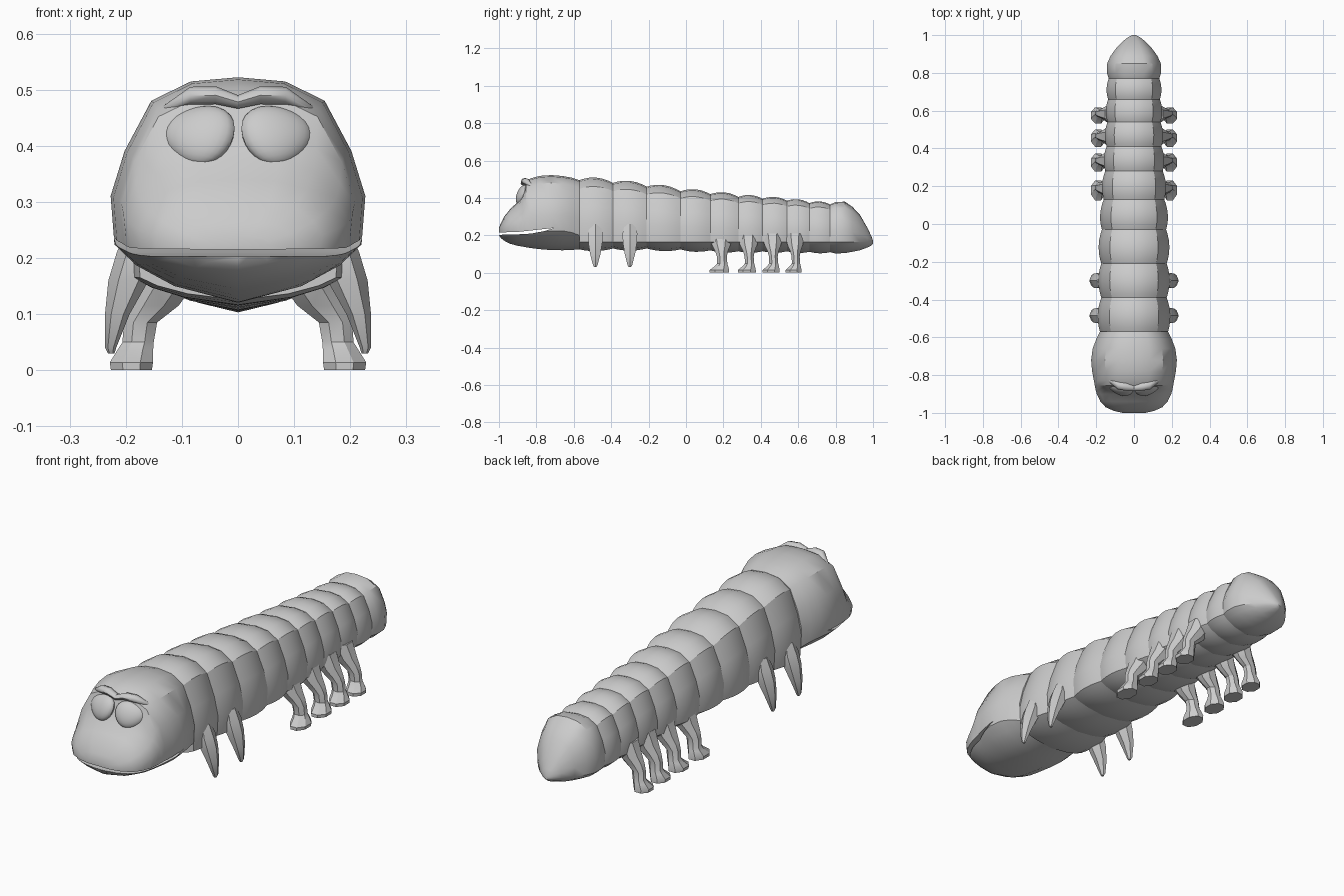
import bpy, bmesh, math
from mathutils import Vector, Matrix

if "Cube" in bpy.data.objects:
    bpy.data.objects.remove(bpy.data.objects["Cube"])

grey = bpy.data.materials.new("soft_grey")
grey.diffuse_color = (0.6, 0.6, 0.6, 1)
grey.use_nodes = True
grey.node_tree.nodes["Principled BSDF"].inputs["Base Color"].default_value = grey.diffuse_color


def make_object(name, bm, angle=30):
    bmesh.ops.recalc_face_normals(bm, faces=bm.faces)
    me = bpy.data.meshes.new(name)
    bm.to_mesh(me)
    bm.free()
    ob = bpy.data.objects.new(name, me)
    bpy.context.collection.objects.link(ob)
    me.materials.append(grey)
    smooth(ob, angle)
    return ob


def smooth(ob, angle):
    bpy.ops.object.select_all(action='DESELECT')
    bpy.context.view_layer.objects.active = ob
    ob.select_set(True)
    bpy.ops.object.shade_smooth_by_angle(angle=math.radians(angle))


def loft(name, rings, angle=30):
    """Skin a list of equal-length closed rings and cap both ends."""
    bm = bmesh.new()
    vs = [[bm.verts.new(p) for p in r] for r in rings]
    n = len(rings[0])
    for a, b in zip(vs, vs[1:]):
        for i in range(n):
            j = (i + 1) % n
            bm.faces.new((a[i], a[j], b[j], b[i]))
    bm.faces.new(vs[0])
    bm.faces.new(vs[-1])
    return make_object(name, bm, angle)


# Half cross-section: (width factor, height factor above/below the middle line)
SECTION = [(0, 1), (.37, .975), (.68, .86), (.89, .56), (1, .29), (.97, 0),
           (.8, -.36), (.5, -.72), (0, -1)]


def section(y, w, top, bottom, mid):
    half = [(x * w, mid + h * (top - mid if h > 0 else mid - bottom)) for x, h in SECTION]
    pts = half + [(-x, z) for x, z in half[-2:0:-1]]
    return [(x, y, z) for x, z in pts]


# Body: bulging segments between narrow joints (y, half width, top, bottom)
JOINTS = [(-.57, .18, .495, .125), (-.39, .173, .48, .13), (-.21, .173, .46, .13),
          (-.03, .17, .435, .125), (.13, .16, .42, .12), (.28, .152, .405, .115),
          (.41, .145, .395, .115), (.54, .14, .385, .115), (.66, .137, .372, .112),
          (.77, .134, .365, .11)]
for k, (a, b) in enumerate(zip(JOINTS, JOINTS[1:])):
    rings = []
    for t in (0, .12, .3, .5, .7, .88, 1):
        y, w, top, bot = [p + (q - p) * t for p, q in zip(a, b)]
        g = (1 - (2 * t - 1) ** 2) * (b[0] - a[0]) / .18
        rings.append(section(y, w + .016 * g, top + .021 * g, bot - .012 * g, .165))
    loft("body_segment_%d" % (k + 1), rings)

# Tail: pointed last segment
TAIL = [(.77, .134, .365, .11, .165), (.80, .143, .378, .103, .165),
        (.85, .142, .38, .105, .165), (.89, .124, .352, .112, .165),
        (.93, .095, .31, .12, .165), (.97, .056, .24, .135, .165),
        (.99, .03, .198, .145, .163), (1.0, .01, .172, .155, .162)]
loft("tail", [section(*r) for r in TAIL], 35)

# Head: rounded muzzle rising to a brow
HEAD = [(-1.0, .06, .24, .2, .215), (-.99, .105, .265, .185, .215),
        (-.97, .15, .303, .17, .215), (-.94, .178, .34, .155, .216),
        (-.90, .197, .378, .144, .217), (-.875, .204, .425, .14, .218),
        (-.855, .208, .49, .136, .219), (-.83, .212, .505, .132, .22),
        (-.78, .222, .518, .126, .222), (-.72, .227, .522, .121, .224),
        (-.66, .219, .517, .12, .224), (-.61, .2, .508, .122, .215),
        (-.57, .181, .495, .125, .2)]
head = loft("head", [section(*r) for r in HEAD], 35)

# Mouth: thin wedge cut across the head
wedge = [(-1.05, .202), (-.92, .204), (-.83, .209), (-.76, .222), (-.70, .24),
         (-.80, .229), (-.9, .218), (-1.05, .214)]
cutter = loft("mouth_cutter", [[(x, y, z) for y, z in wedge] for x in (-.4, .4)])
cutter.hide_render = True
mod = head.modifiers.new("mouth", 'BOOLEAN')
mod.operation = 'DIFFERENCE'
mod.object = cutter
bpy.context.view_layer.objects.active = head
bpy.ops.object.modifier_apply(modifier=mod.name)
bpy.data.objects.remove(cutter)
smooth(head, 35)

for side, s in (("right", 1), ("left", -1)):
    # Eye: egg-shaped bulge leaning back with the face
    bm = bmesh.new()
    bmesh.ops.create_uvsphere(bm, u_segments=24, v_segments=14, radius=1)
    for v in bm.verts:
        v.co.x *= 1 + .12 * v.co.z
        v.co.z *= 1 + .15 * v.co.x
    bm.transform(Matrix.Translation((s * .07, -.872, .418))
                 @ Matrix.Rotation(s * .3, 4, 'Z') @ Matrix.Rotation(-.42, 4, 'X')
                 @ Matrix.Diagonal((-s * .065, .028, .056, 1)))
    make_object(side + "_eye", bm)

    # Brow: angled ridge over the eye
    path = [(0, -.868, .478), (.04, -.862, .49), (.085, -.855, .489), (.14, -.825, .462)]
    size = [.012, .016, .016, .004]
    rings = [[(s * x, y + 1.3 * r * math.cos(a), z + r * math.sin(a))
              for a in [i * math.tau / 8 for i in range(8)]]
             for (x, y, z), r in zip(path, size)]
    loft(side + "_brow", rings, 50)

    # Front claws: six-sided tapered spikes
    CLAW = [(.26, .165, .03, .03), (.21, .18, .036, .046), (.16, .195, .036, .043),
            (.1, .215, .022, .032), (.04, .227, .01, .014), (.03, .226, .006, .007)]
    for k, yc in enumerate((-.485, -.3)):
        rings = [[(s * (cx + hx * math.cos(a)), yc + hy * math.sin(a), z)
                  for a in [i * math.tau / 6 for i in range(6)]]
                 for z, cx, hx, hy in CLAW]
        loft("%s_claw_%d" % (side, k + 1), rings)

    # Rear legs: flared at the body, narrow shin, wide foot (z, x, half x, y shift, half y)
    LEG = [(0, .19, .038, 0, .054), (.014, .19, .04, 0, .054), (.036, .183, .033, .012, .036),
           (.05, .178, .029, .016, .028), (.085, .174, .031, .014, .027),
           (.115, .15, .046, .012, .035), (.15, .128, .05, .01, .052),
           (.21, .105, .05, .008, .066)]
    for k, (yc, f) in enumerate(((.178, 1), (.325, .92), (.455, .88), (.575, .82))):
        rings = [[(s * (cx + 1.04 * hx * math.cos(a)), yc + f * (dy + 1.05 * hy * math.sin(a)), z)
                  for a in [(i + .5) * math.tau / 8 for i in range(8)]]
                 for z, cx, hx, dy, hy in LEG]
        loft("%s_rear_leg_%d" % (side, k + 1), rings)
